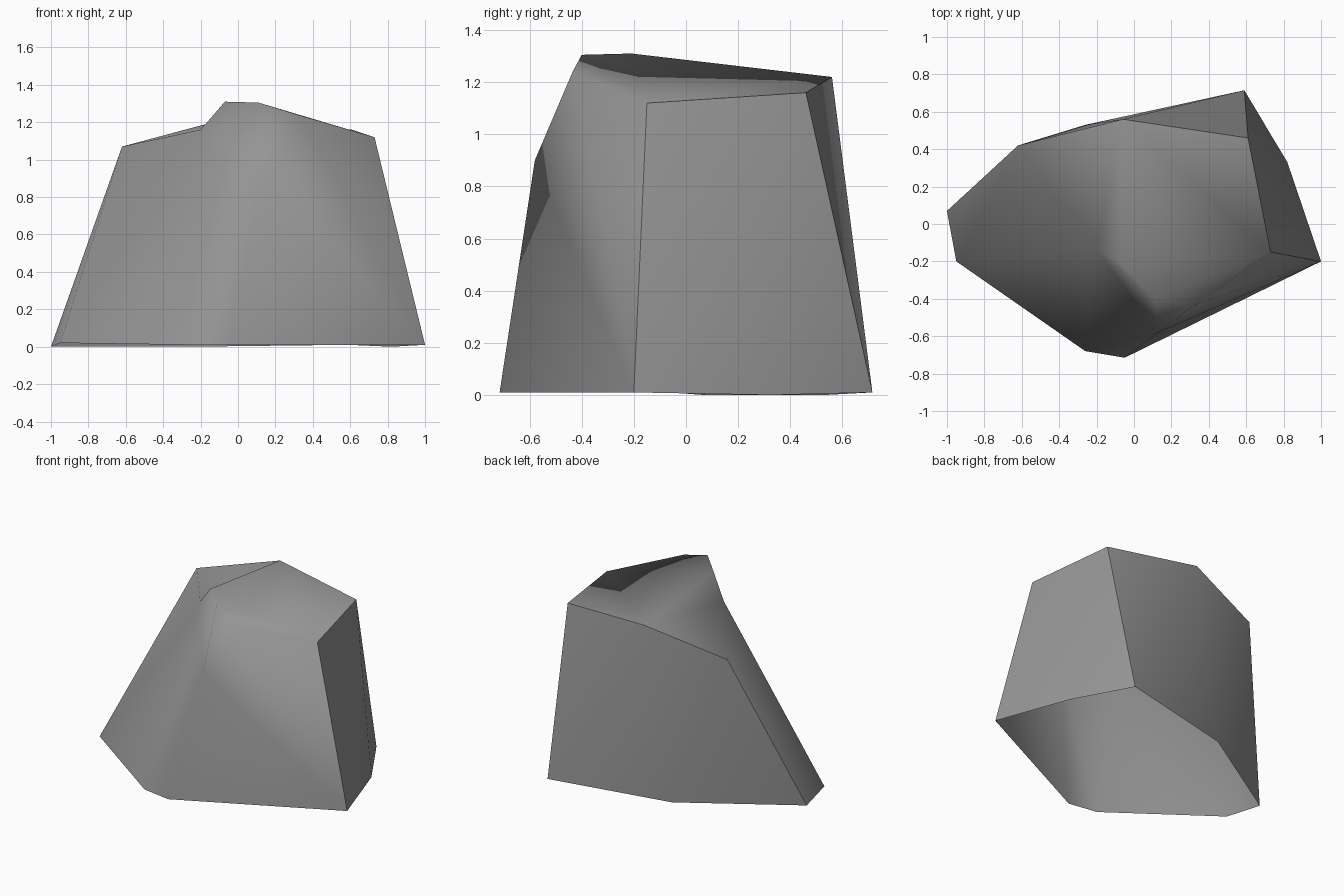
import bpy
import bmesh

old = bpy.data.objects.get("Cube")
if old:
    bpy.data.objects.remove(old, do_unlink=True)

# Corner points of the boulder: ground outline, then shoulder rim, then crown
corners = {
    # ground outline
    "A": (-1, .07, 0), "B": (-.95, -.2, .02), "C": (-.26, -.68, .01),
    "D": (-.05, -.715, .01), "E": (1, -.2, .01), "F": (.82, .33, 0),
    "G": (.59, .715, .01), "R": (-.26, .53, 0),
    # shoulder rim
    "I": (-.62, .42, 1.07), "H": (-.06, .56, 1.22),
    "J": (.61, .46, 1.16), "K": (.73, -.15, 1.12),
    # crown, notch and front ridge
    "L": (-.07, -.21, 1.31), "M": (-.2, -.14, 1.16),
    "N": (.11, -.4, 1.305), "Q": (.32, -.435, 1.24), "S": (.13, -.58, .9),
}

# Surfaces of the open-bottomed boulder; each is smooth inside, sharp at its border
surfaces = {
    "weathered_shell": "ABI BMI BCM CDS CSM SNM NLM LHM MHI SQN "
                       "DES EQS EKQ NQK NKL LKH HKJ",
    "back_break": "JHG HIR HRG IAR",
    "side_break": "EKJ EJF FJG",
}

bm = bmesh.new()
verts = {name: bm.verts.new(co) for name, co in corners.items()}
owner = {}
for surface, faces in surfaces.items():
    for names in faces.split():
        face = bm.faces.new([verts[n] for n in names])
        face.smooth = True
        owner[face] = surface

bmesh.ops.recalc_face_normals(bm, faces=bm.faces[:])
for edge in bm.edges:
    edge.smooth = len({owner[f] for f in edge.link_faces}) == 1

mesh = bpy.data.meshes.new("boulder")
bm.to_mesh(mesh)
bm.free()
boulder = bpy.data.objects.new("boulder", mesh)
bpy.context.collection.objects.link(boulder)

# Stone colour
stone = bpy.data.materials.new("grey_stone")
stone.use_nodes = True
colour = (.3, .3, .3, 1)
stone.diffuse_color = colour
stone.node_tree.nodes["Principled BSDF"].inputs["Base Color"].default_value = colour
mesh.materials.append(stone)
